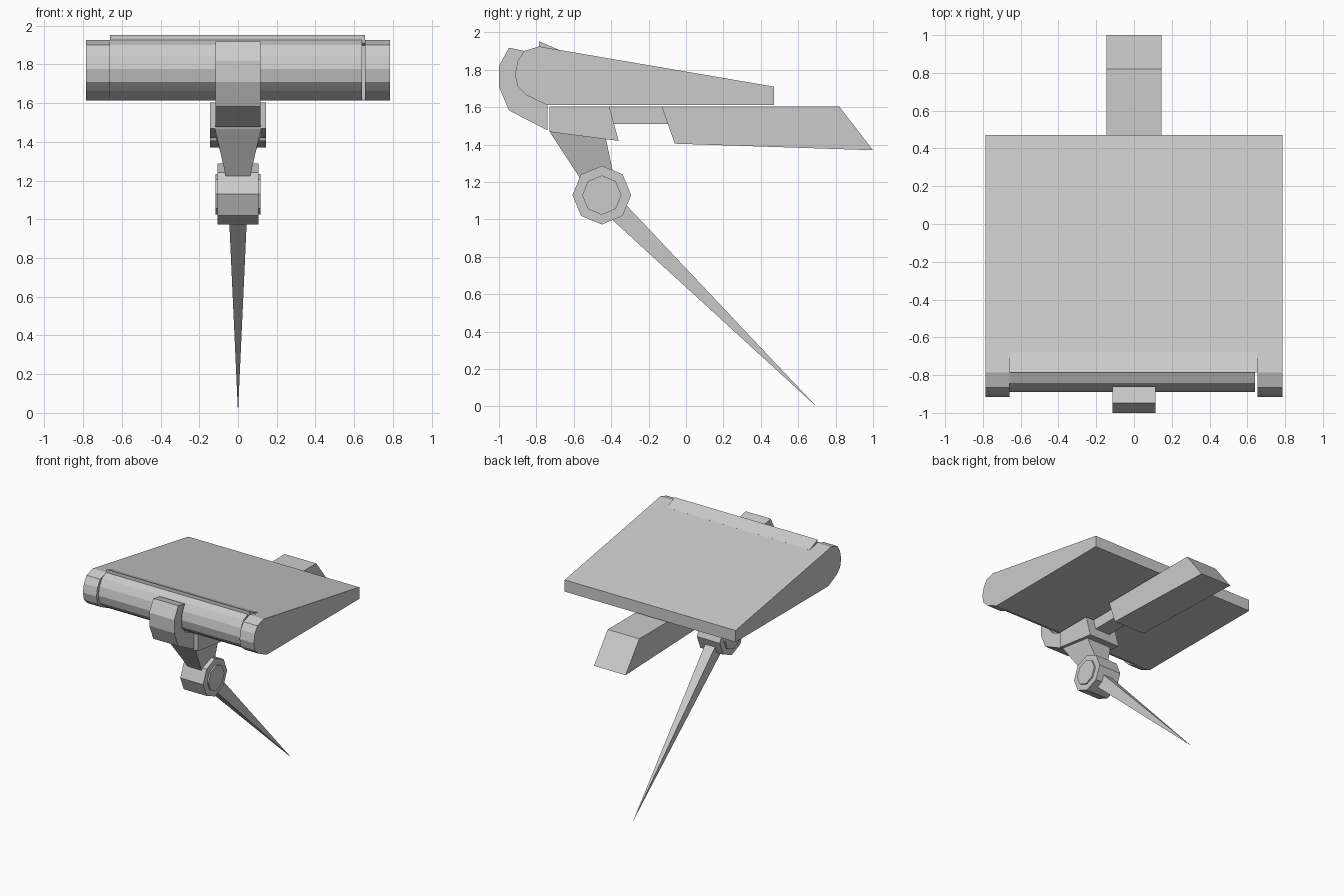
import bpy, bmesh, math
from mathutils import Vector

if "Cube" in bpy.data.objects:
    bpy.data.objects.remove(bpy.data.objects["Cube"])


def mesh_object(name, verts, faces):
    me = bpy.data.meshes.new(name)
    me.from_pydata(verts, [], faces)
    bm = bmesh.new()
    bm.from_mesh(me)
    bmesh.ops.recalc_face_normals(bm, faces=bm.faces)
    bm.to_mesh(me)
    bm.free()
    ob = bpy.data.objects.new(name, me)
    bpy.context.collection.objects.link(ob)
    return ob


def prism(name, profile, x0, x1):
    """Side profile of (y, z) points extruded from x0 to x1."""
    n = len(profile)
    verts = [(x, y, z) for x in (x0, x1) for y, z in profile]
    faces = [tuple(range(n)), tuple(range(n, 2 * n))]
    faces += [(i, (i + 1) % n, n + (i + 1) % n, n + i) for i in range(n)]
    return mesh_object(name, verts, faces)


def octagon(cy, cz, r):
    return [(cy + r * math.cos(i * math.pi / 4), cz + r * math.sin(i * math.pi / 4))
            for i in range(8)]


# Wedge-shaped main body
prism("body", [(-.735, 1.613), (.47, 1.613), (.47, 1.71), (-.735, 1.916)], -.785, .785)

# Rounded nose: two end caps and a slightly recessed barrel between them
nose = [(-.785, 1.925), (-.866, 1.90), (-.90, 1.845), (-.915, 1.775),
        (-.90, 1.71), (-.855, 1.665), (-.745, 1.613)]
back = [(-.72, 1.613), (-.72, 1.913)]
for side, a, b in (("left", -.785, -.66), ("right", .655, .785)):
    prism(side + "_end_cap", nose + back, a, b)
barrel = [(y + .025 if y < -.8 else y, z) for y, z in nose]
prism("nose_barrel", barrel + back, -.66, .64)

# Raised lip along the top front edge
prism("top_lip", [(-.785, 1.952), (-.68, 1.907), (-.70, 1.89), (-.785, 1.91)], -.66, .655)

# Clamp hugging the nose
clamp_inner = [(-.74, 1.613), (-.855, 1.665), (-.895, 1.71), (-.905, 1.775),
               (-.895, 1.845), (-.86, 1.90)]
clamp_outer = [(-.947, 1.918), (-1, 1.82), (-1, 1.71), (-.947, 1.583), (-.74, 1.476)]
prism("clamp", clamp_inner + clamp_outer, -.115, .115)

# Under-body block, link and long rear arm
prism("mount_block", [(-.73, 1.603), (-.41, 1.603), (-.36, 1.42), (-.73, 1.468)], -.145, .145)
prism("arm_link", [(-.42, 1.603), (-.09, 1.603), (-.09, 1.51), (-.40, 1.51)], -.07, .07)
prism("rear_arm", [(-.13, 1.603), (.82, 1.603), (1, 1.37), (-.06, 1.405)], -.145, .145)

# Tapered neck down to the pivot
neck = [(-.73, 1.47, .12), (-.43, 1.44, .12), (-.39, 1.25, .06), (-.56, 1.21, .06)]
prism_neck = prism("neck", [(y, z) for y, z, _ in neck], -1, 1)
for i, v in enumerate(prism_neck.data.vertices):
    v.co.x *= neck[i % 4][2]

# Octagonal pivot with a raised cap on each side
prism("pivot_hub", octagon(-.45, 1.13, .157), -.105, .105)
prism("pivot_pin", octagon(-.45, 1.13, .105), -.117, .117)

# Four-sided spike from the pivot to the ground
base, tip = Vector((0, -.39, 1.07)), Vector((0, .697, 0))
d = (tip - base).normalized()
up = Vector((0, -d.z, d.y)) * .056
sx = Vector((.047, 0, 0))
mesh_object("spike", [base + up + sx, base + up - sx, base - up - sx, base - up + sx, tip],
            [(0, 1, 2, 3)] + [(i, (i + 1) % 4, 4) for i in range(4)])
